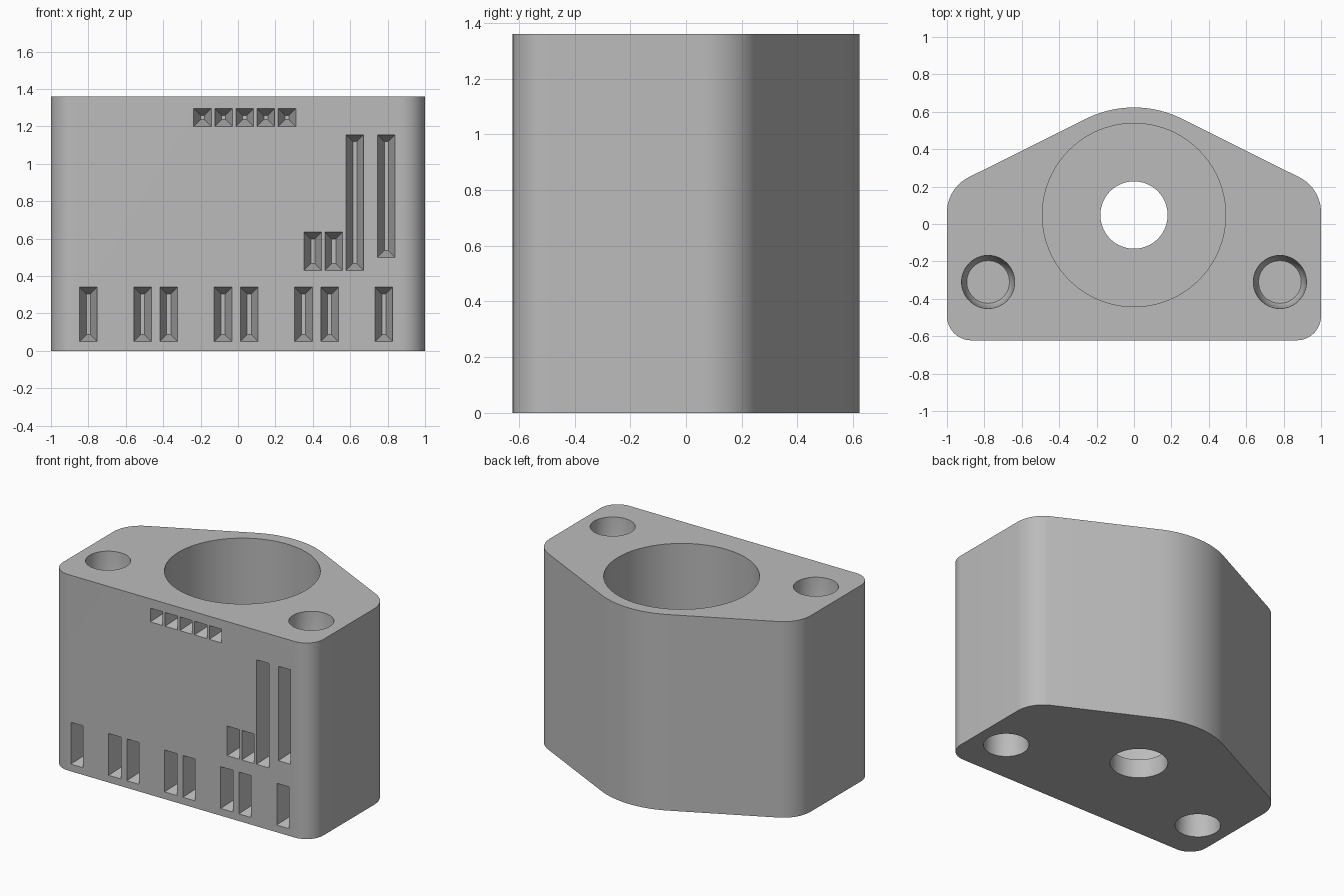
import bpy, bmesh
from math import sin, cos, pi, radians
from mathutils import Vector

cube = bpy.data.objects.get("Cube")
if cube:
    bpy.data.objects.remove(cube, do_unlink=True)

HEIGHT = 1.36
FRONT = -0.622
gray = bpy.data.materials.new("light gray")
gray.use_nodes = True
COLOR = (0.5, 0.5, 0.5, 1)
gray.diffuse_color = COLOR
gray.node_tree.nodes["Principled BSDF"].inputs["Base Color"].default_value = COLOR


def arc(cx, cy, r, start, end, steps):
    angles = [radians(start + (end - start) * i / steps) for i in range(steps + 1)]
    return [Vector((cx + r * cos(a), cy + r * sin(a))) for a in angles]


def loft(name, rings):
    """Closed solid through matching rings of points."""
    bm = bmesh.new()
    loops = [[bm.verts.new(p) for p in ring] for ring in rings]
    for low, high in zip(loops, loops[1:]):
        n = len(low)
        for i in range(n):
            j = (i + 1) % n
            bm.faces.new((low[i], low[j], high[j], high[i]))
    bm.faces.new(loops[0])
    bm.faces.new(loops[-1])
    bmesh.ops.recalc_face_normals(bm, faces=bm.faces)
    mesh = bpy.data.meshes.new(name)
    bm.to_mesh(mesh)
    bm.free()
    mesh.materials.append(gray)
    obj = bpy.data.objects.new(name, mesh)
    bpy.context.collection.objects.link(obj)
    return obj


def bore(name, x, y, sections, sides=64):
    """Round cutter from (height, radius) sections."""
    return loft(name, [[(p.x, p.y, z) for p in arc(x, y, r, 0, 360, sides)[:-1]]
                       for z, r in sections])


def slot(x, low, high, depth=0.14, half=0.047, taper=0.036):
    """Tapered rectangular pocket in the front face."""
    rings = []
    for d in (-0.05, 0, depth):
        t = taper * max(d, 0) / depth
        w, a, b, y = half - t, low + t, high - t, FRONT + d
        rings.append([(x - w, y, a), (x + w, y, a), (x + w, y, b), (x - w, y, b)])
    return loft("slot_cutter", rings)


# Body: rounded flange outline, mirrored and extruded
tilt = 63.43
right_half = (arc(0.87, FRONT + 0.13, 0.13, -90, 0, 12)
              + arc(0.79, 0.062, 0.21, 0, tilt, 12)
              + arc(0, 0.048, 0.575, tilt, 90, 12))
left_half = [Vector((-p.x, p.y)) for p in reversed(right_half[:-1])]
outline = right_half + left_half
body = loft("mount_body", [[(p.x, p.y, z) for p in outline] for z in (0, HEIGHT)])

# Central counterbore and through hole
cutters = [
    bore("central_bore_cutter", 0, 0.048,
         [(-0.1, 0.18), (0.13, 0.18), (0.13, 0.49), (HEIGHT + 0.1, 0.49)], 96)]

# Blind screw holes from the top and from the bottom
for x in (-0.78, 0.78):
    for face, way in ((HEIGHT, -1), (0, 1)):
        profile = ((-0.1, 0.142), (0, 0.142), (0.38, 0.126), (0.4, 0.114))
        cutters.append(bore("screw_hole_cutter", x, -0.31,
                            [(face + way * d, r) for d, r in profile]))

# Front slots: bottom row, top row, stepped group
for x in (-0.8, -0.51, -0.37, -0.08, 0.06, 0.35, 0.49, 0.78):
    cutters.append(slot(x, 0.05, 0.34))
for i in range(5):
    cutters.append(slot(-0.19 + 0.113 * i, 1.2, 1.295))
for x, low, high in ((0.4, 0.43, 0.635), (0.512, 0.43, 0.635),
                     (0.625, 0.43, 1.155), (0.793, 0.5, 1.155)):
    cutters.append(slot(x, low, high))

# Cut the pockets, then drop the cutters
bpy.context.view_layer.objects.active = body
for cutter in cutters:
    cutter.hide_render = True
    mod = body.modifiers.new("cut", 'BOOLEAN')
    mod.operation = 'DIFFERENCE'
    mod.solver = 'EXACT'
    mod.object = cutter
    bpy.ops.object.modifier_apply(modifier=mod.name)
    bpy.data.objects.remove(cutter, do_unlink=True)

# Smooth curved walls, crisp rims
bpy.ops.object.select_all(action='DESELECT')
body.select_set(True)
bpy.ops.object.shade_smooth_by_angle(angle=radians(30))
